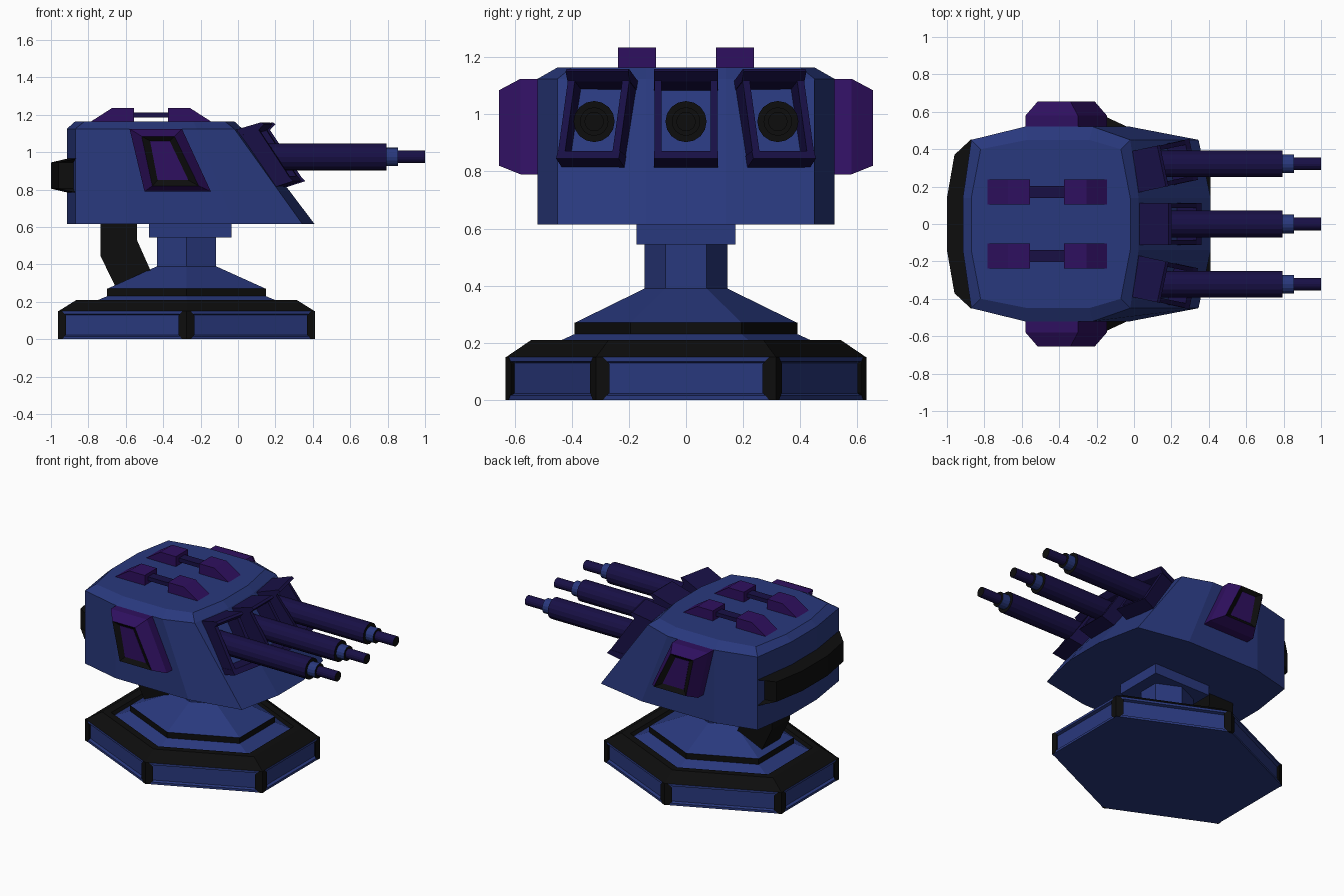
import bpy, bmesh, math
from mathutils import Matrix

if "Cube" in bpy.data.objects:
    bpy.data.objects.remove(bpy.data.objects["Cube"])


def material(name, rgb):
    m = bpy.data.materials.new(name)
    m.diffuse_color = (*rgb, 1)
    m.use_nodes = True
    m.node_tree.nodes["Principled BSDF"].inputs["Base Color"].default_value = m.diffuse_color
    return m


BLUE = material("blue", (0.022, 0.040, 0.205))
NAVY = material("navy", (0.009, 0.005, 0.060))
PURPLE = material("purple", (0.028, 0.005, 0.115))
BLACK = material("black", (0.004, 0.004, 0.004))
CX = -0.275  # pedestal axis


def finish(name, bm, *mats):
    bmesh.ops.recalc_face_normals(bm, faces=bm.faces)
    me = bpy.data.meshes.new(name)
    bm.to_mesh(me)
    bm.free()
    for m in mats:
        me.materials.append(m)
    ob = bpy.data.objects.new(name, me)
    bpy.context.collection.objects.link(ob)
    return ob


def loft_into(bm, rings, caps=(True, True)):
    vs = [[bm.verts.new(p) for p in r] for r in rings]
    n = len(rings[0])
    sides = [bm.faces.new((a[i], a[(i + 1) % n], b[(i + 1) % n], b[i]))
             for a, b in zip(vs, vs[1:]) for i in range(n)]
    if caps[0]:
        bm.faces.new(vs[0])
    if caps[1]:
        bm.faces.new(vs[-1])
    return sides


def loft(name, rings, mat, caps=(True, True)):
    bm = bmesh.new()
    loft_into(bm, rings, caps)
    return finish(name, bm, mat)


def xz(profile, y):
    return [(x, y, z) for x, z in profile]


def hexagon(s, z):
    pts = []
    for k in range(6):
        a = math.radians(30 + 60 * k)
        pts.append((CX + 0.685 * s * math.cos(a) / math.cos(math.pi / 6), 0.63 * s * math.sin(a), z))
    return pts


def mirrored(half, z):
    """Closed outline from the +y half, listed back to front."""
    return [(x, y, z) for x, y in half] + [(x, -y, z) for x, y in reversed(half)]


# Hexagonal base with recessed side panels
bm = bmesh.new()
sides = loft_into(bm, [hexagon(1, 0), hexagon(1, 0.15)])
bmesh.ops.recalc_face_normals(bm, faces=bm.faces)
bmesh.ops.inset_individual(bm, faces=sides, thickness=0.022, depth=0)
bmesh.ops.inset_individual(bm, faces=sides, thickness=0.008, depth=-0.02)
finish("base_plinth", bm, BLUE)

# Black corner posts with chamfered ends
corners = hexagon(1.004, 0)
for i, (x, y, _) in enumerate(corners):
    rings = []
    for z, w in ((0, 0.025), (0.025, 0.048), (0.125, 0.048), (0.15, 0.025)):
        ring = [(x, y, z)]
        for j, f in ((i - 1, 1), (None, 0.8), ((i + 1) % 6, 1)):
            tx, ty = (CX, 0) if j is None else corners[j][:2]
            d = math.hypot(tx - x, ty - y)
            ring.append((x + (tx - x) * w * f / d, y + (ty - y) * w * f / d, z))
        rings.append(ring)
    loft(f"base_corner_post_{i + 1}", rings, BLACK)

# Stacked pedestal
loft("base_rim", [hexagon(1, 0.15), hexagon(0.86, 0.21), hexagon(0.78, 0.21),
                  hexagon(0.76, 0.19)], BLACK, (False, False))
loft("base_dish", [hexagon(0.76, 0.19), hexagon(0.62, 0.23)], BLUE, (False, False))
loft("pedestal_ring", [hexagon(0.62, 0.22), hexagon(0.62, 0.27)], BLACK)
loft("pedestal_cone", [hexagon(0.618, 0.27), hexagon(0.23, 0.39)], BLUE)
loft("pedestal_column", [hexagon(0.23, 0.38), hexagon(0.23, 0.57)], BLUE)
collar = [(-0.475, 0.545), (-0.035, 0.545), (-0.035, 0.63), (-0.475, 0.63)]
loft("swivel_collar", [xz(collar, -0.173), xz(collar, 0.173)], BLUE)

# Bent strut behind the column
strut = [(-0.735, 0.63), (-0.735, 0.445), (-0.65, 0.27), (-0.46, 0.35), (-0.54, 0.53), (-0.54, 0.63)]
loft("rear_strut", [xz(strut, -0.1), xz(strut, 0.1)], BLACK)

# Faceted turret housing
back = [(-0.915, 0.14), (-0.87, 0.45), (-0.585, 0.52)]
loft("turret_housing", [
    mirrored(back + [(-0.02, 0.52), (0.345, 0.45), (0.41, 0.14)], 0.615),
    mirrored(back + [(-0.22, 0.52), (-0.02, 0.45), (0.024, 0.14)], 1.125),
    mirrored([(-0.87, 0.14), (-0.82, 0.40), (-0.57, 0.45),
              (-0.24, 0.45), (-0.07, 0.40), (-0.02, 0.14)], 1.165)], BLUE)

# Rear bumper band
inner = [(-0.88, 0.14), (-0.87, 0.45), (-0.80, 0.452)]
outer = [(-1.0, 0.14), (-0.96, 0.37), (-0.80, 0.40)]
wide = [(-0.915, 0.14), (-0.872, 0.452), (-0.80, 0.44)]
loft("rear_bumper", [mirrored(wide, 0.785), mirrored(outer, 0.805),
                     mirrored(outer, 0.945), mirrored(wide, 0.965)], BLACK)

# Side pods with a black recessed frame and inner panel
pod = [(-0.58, 1.125), (-0.30, 1.125), (-0.145, 0.79), (-0.50, 0.79)]
face = [(-0.515, 1.085), (-0.34, 1.085), (-0.21, 0.82), (-0.458, 0.82)]
panel = [(-0.47, 1.06), (-0.365, 1.06), (-0.265, 0.85), (-0.43, 0.85)]
for side, s in (("front", -1), ("back", 1)):
    loft(f"{side}_pod", [xz(pod, s * 0.50), xz(pod, s * 0.58), xz(face, s * 0.655)],
         PURPLE, (True, False))
    loft(f"{side}_pod_frame", [xz(face, s * 0.655), xz(panel, s * 0.635)], BLACK, (False, False))
    loft(f"{side}_pod_panel", [xz(panel, s * 0.61), xz(panel, s * 0.637)], PURPLE)

# Roof pads joined by bars
for row, y in ((1, -0.172), (2, 0.172)):
    for end, s in (("rear", -1), ("fore", 1)):
        m = -0.465
        pad = [(m + s * 0.335, 1.155), (m + s * 0.21, 1.235), (m + s * 0.09, 1.235), (m + s * 0.09, 1.155)]
        loft(f"roof_pad_{end}_{row}", [xz(pad, y - 0.067), xz(pad, y + 0.067)], PURPLE)
    bar = [(-0.57, 1.185), (-0.36, 1.185), (-0.36, 1.212), (-0.57, 1.212)]
    loft(f"roof_bar_{row}", [xz(bar, y - 0.032), xz(bar, y + 0.032)], NAVY)

# Gun ports and stepped barrels
wall = [(0.02, 1.08), (0.17, 1.12), (0.35, 0.85), (0.20, 0.82)]
hood = [(0.0, 1.115), (0.04, 1.118), (0.185, 1.16), (0.20, 1.15), (0.168, 1.115), (0.0, 1.07)]
sill = [(0.20, 0.85), (0.20, 0.81), (0.25, 0.81), (0.36, 0.845), (0.335, 0.872)]
steps = [(0.05, 0.072), (0.795, 0.072), (0.795, 0.05), (0.855, 0.05), (0.855, 0.034), (1.0, 0.034)]
for i, s in enumerate((-1, 0, 1)):
    y = s * 0.322
    bm = bmesh.new()
    for prof, y0, y1 in ((wall, -0.11, -0.085), (wall, 0.085, 0.11),
                         (hood, -0.112, 0.112), (sill, -0.112, 0.112)):
        loft_into(bm, [xz(prof, y0), xz(prof, y1)])
    turn = (Matrix.Translation((0.2 - abs(s) * 0.038, y * 0.97, 0))
            @ Matrix.Rotation(math.radians(12 * s), 4, 'Z') @ Matrix.Translation((-0.2, 0, 0)))
    bmesh.ops.transform(bm, matrix=turn, verts=bm.verts)
    finish(f"gun_port_{i + 1}", bm, NAVY)

    bm = bmesh.new()
    loft_into(bm, [[(x, y + r * math.cos(k * math.pi / 8), 0.975 + r * math.sin(k * math.pi / 8))
                    for k in range(16)] for x, r in steps])
    bmesh.ops.recalc_face_normals(bm, faces=bm.faces)
    for f in bm.faces:
        f.normal_update()
        if f.normal.x > 0.9:
            f.material_index = 2
        elif 0.79 < f.calc_center_median().x < 0.856:
            f.material_index = 1
    finish(f"gun_barrel_{i + 1}", bm, NAVY, BLUE, BLACK)
